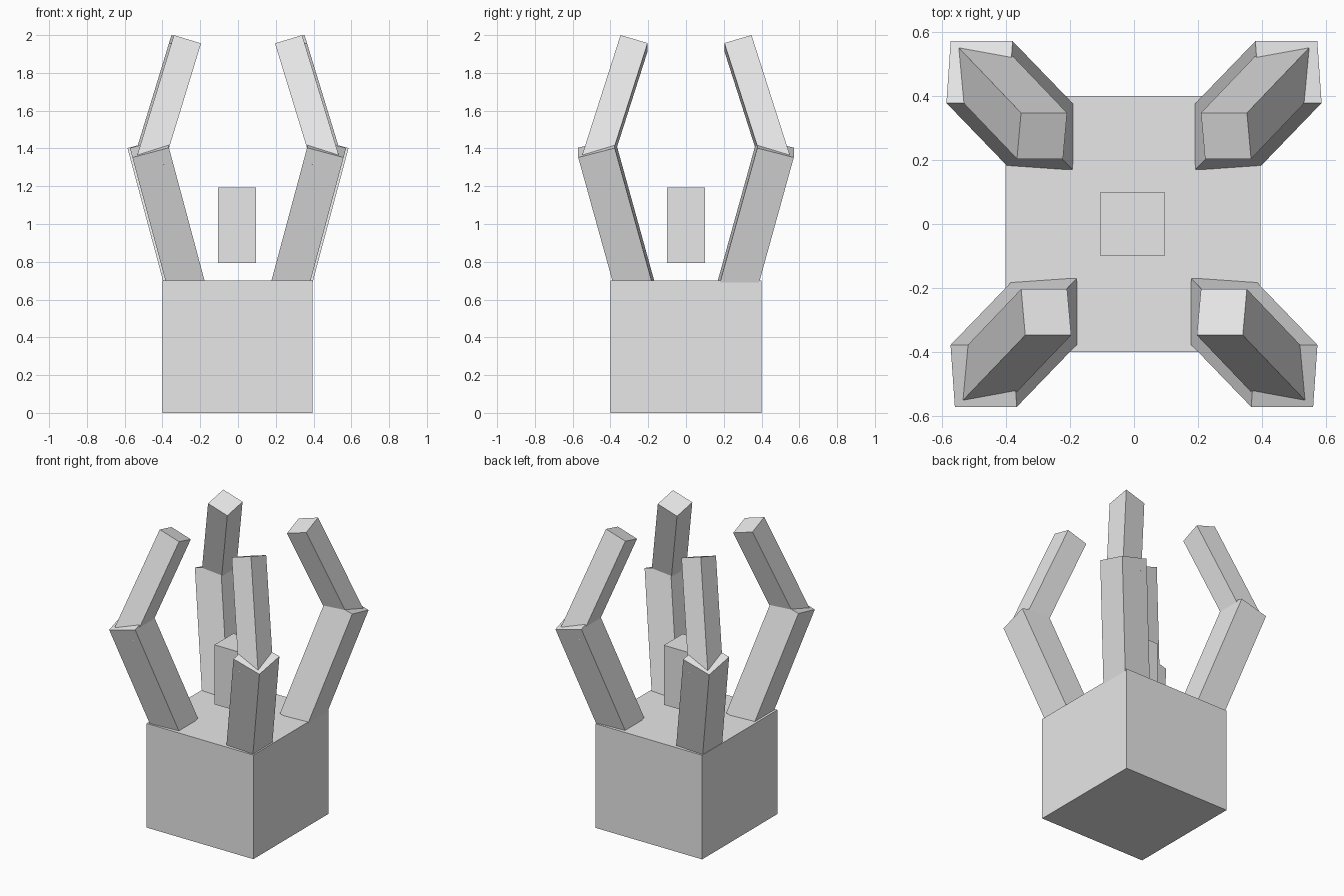
import bpy
from math import radians
from mathutils import Euler, Vector

cube = bpy.data.objects.get("Cube")
if cube:
    bpy.data.objects.remove(cube, do_unlink=True)

GREY = (0.8, 0.8, 0.8, 1.0)
grey = bpy.data.materials.new("plain_grey")
grey.use_nodes = True
grey.diffuse_color = GREY
grey.node_tree.nodes["Principled BSDF"].inputs["Base Color"].default_value = GREY


def box(name, size, centre, rotation=(0, 0, 0)):
    bpy.ops.mesh.primitive_cube_add(size=1, location=centre, rotation=rotation)
    obj = bpy.context.object
    obj.name = name
    obj.scale = size
    obj.data.materials.append(grey)
    return obj


def leaning_box(name, width, length, top, lean_x, lean_y):
    """Square bar hanging down from the centre of its tilted top face."""
    turn = Euler((radians(-lean_y), radians(lean_x), 0))
    axis = turn.to_matrix() @ Vector((0, 0, 1))
    return box(name, (width, width, length), Vector(top) - axis * length / 2, turn)


# Base block and the small block floating above it
box("base_block", (0.795, 0.8, 0.7), (-0.003, 0, 0.35))
box("floating_block", (0.2, 0.2, 0.4), (-0.005, 0, 0.993))

# Four fingers: the lower part leans outward, the upper part leans back in
for side, sx in (("left", 1), ("right", -1)):
    for end, sy, shift in (("front", -1, 0), ("back", 1, 0.013)):
        leaning_box(f"{end}_{side}_lower_finger", 0.2, 0.8,
                    (sx * (0.469 + shift), sy * 0.474, 1.403), 15 * sx, 15 * sy)
        leaning_box(f"{end}_{side}_upper_finger", 0.15, 0.7,
                    (sx * (0.274 + shift), sy * 0.275, 1.957), -17 * sx, -17 * sy)
